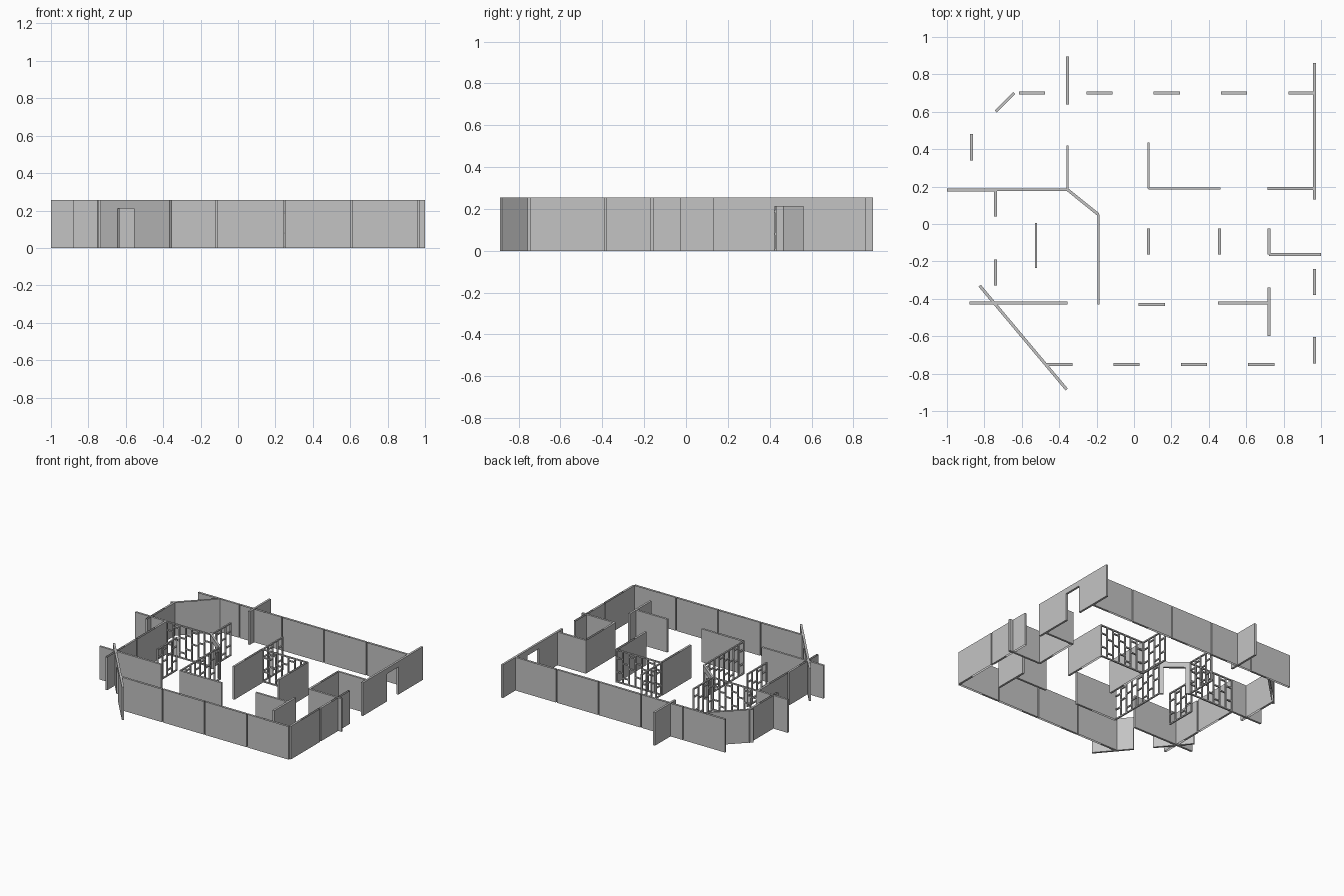
import bpy, bmesh
from mathutils import Vector

cube = bpy.data.objects.get("Cube")
if cube:
    bpy.data.objects.remove(cube, do_unlink=True)

H = 0.255      # wall height
DOOR = 0.212   # doorway height
T = 0.016      # wall thickness
CAP = 0.14     # capped length of each hollow panel

grey = bpy.data.materials.new("wall_grey")
grey.use_nodes = True
colour = (0.55, 0.55, 0.55, 1)
grey.diffuse_color = colour
grey.node_tree.nodes["Principled BSDF"].inputs["Base Color"].default_value = colour


def finish(name, bm):
    mesh = bpy.data.meshes.new(name)
    bm.to_mesh(mesh)
    bm.free()
    mesh.materials.append(grey)
    obj = bpy.data.objects.new(name, mesh)
    bpy.context.collection.objects.link(obj)


def block(bm, p, q, a, b, z0, z1, thick=T, cap=None):
    """Upright slab between distances a and b along the line p-q."""
    p, q = Vector((*p, 0)), Vector((*q, 0))
    d = (q - p).normalized()
    n = Vector((-d.y, d.x, 0)) * thick / 2

    def quad(*pts):
        bm.faces.new([bm.verts.new(p + d * u + n * s + Vector((0, 0, z))) for u, s, z in pts])

    c = b if cap is None else a + cap
    quad((a, -1, z0), (b, -1, z0), (b, -1, z1), (a, -1, z1))
    quad((b, 1, z0), (a, 1, z0), (a, 1, z1), (b, 1, z1))
    quad((a, 1, z0), (a, -1, z0), (a, -1, z1), (a, 1, z1))
    quad((b, -1, z0), (b, 1, z0), (b, 1, z1), (b, -1, z1))
    quad((a, -1, z1), (c, -1, z1), (c, 1, z1), (a, 1, z1))
    quad((a, 1, z0), (c, 1, z0), (c, -1, z0), (a, -1, z0))


def length(p, q):
    return (Vector(q) - Vector(p)).length


def wall(name, p, q, cap=None):
    bm = bmesh.new()
    block(bm, p, q, 0, length(p, q), 0, H, cap=cap)
    finish(name, bm)


def door_wall(name, p, q, start, end):
    """Wall with a doorway between two fractions of its length."""
    bm = bmesh.new()
    n = length(p, q)
    block(bm, p, q, 0, start * n, 0, H)
    block(bm, p, q, end * n, n, 0, H)
    block(bm, p, q, start * n, end * n, DOOR, H)
    finish(name, bm)


def lattice(name, p, q):
    """Open screen of posts with staggered cross bars."""
    bm = bmesh.new()
    n, bar, t = length(p, q), 0.009, 0.011
    bays = max(3, round(n / 0.058))
    step = (n - bar) / bays
    for i in range(bays + 1):
        block(bm, p, q, i * step, i * step + bar, 0, H, t)
    for z in (0, H - bar):
        block(bm, p, q, 0, n, z, z + bar, t)
    for i in range(bays):
        for f in ((0.3, 0.72), (0.5, 0.86), (0.16, 0.6))[i % 3]:
            block(bm, p, q, i * step, (i + 1) * step, f * H, f * H + bar, t)
    finish(name, bm)


# Long outer walls, made of equal hollow panels
for i in range(4):
    x = -0.47 + i * 0.36
    wall(f"front_panel_{i + 1}", (x, -0.75), (x + 0.352, -0.75), CAP)
for i in range(5):
    x = 0.965 - i * 0.36
    wall(f"back_panel_{i + 1}", (x, 0.70), (x - 0.352, 0.70), CAP)
for i in range(2):
    y = -0.745 + i * 0.365
    wall(f"right_panel_{i + 1}", (0.965, y), (0.965, y + 0.355), CAP)
    y = 0.18 - i * 0.37
    wall(f"left_panel_{i + 1}", (-0.74, y), (-0.74, y - 0.355), CAP)
wall("left_back_panel", (-0.87, 0.48), (-0.87, 0.13), CAP)
wall("back_corner_panel", (-0.64, 0.70), (-0.89, 0.45), CAP)

# Inner hollow panels
for name, x in (("centre_left", 0.077), ("centre_right", 0.457), ("side_room", 0.722)):
    wall(name + "_panel", (x, -0.163), (x, 0.19), CAP)
wall("middle_front_panel", (0.165, -0.43), (-0.19, -0.43), CAP)

# Solid partitions
solids = {
    "back_fin": ((-0.355, 0.64), (-0.355, 0.895)),
    "left_fin": ((-1.0, 0.183), (-0.736, 0.183)),
    "front_left_partition": ((-0.88, -0.422), (-0.355, -0.422)),
    "front_right_partition": ((0.45, -0.422), (0.722, -0.422)),
    "front_right_return": ((0.722, -0.60), (0.722, -0.34)),
    "side_room_front": ((0.722, -0.163), (1.0, -0.163)),
    "side_room_back": ((0.715, 0.19), (0.97, 0.19)),
}
for name, (p, q) in solids.items():
    wall(name, p, q)

# Walls with doorways
door_wall("right_door_wall", (0.965, 0.13), (0.965, 0.86), 0.40, 0.59)
door_wall("angled_entrance_wall", (-0.825, -0.33), (-0.36, -0.885), 0.40, 0.59)
door_wall("inner_angled_door_frame", (-0.355, 0.183), (-0.19, 0.05), 0.14, 0.86)

# Open lattice screens
screens = {
    "left_screen": ((-0.736, 0.183), (-0.355, 0.183)),
    "left_return_screen": ((-0.355, 0.18), (-0.355, 0.42)),
    "middle_screen": ((-0.19, -0.43), (-0.19, 0.05)),
    "small_screen": ((-0.523, -0.235), (-0.523, 0.005)),
    "centre_screen": ((0.077, 0.19), (0.463, 0.19)),
    "centre_return_screen": ((0.077, 0.19), (0.077, 0.435)),
}
for name, (p, q) in screens.items():
    lattice(name, p, q)
